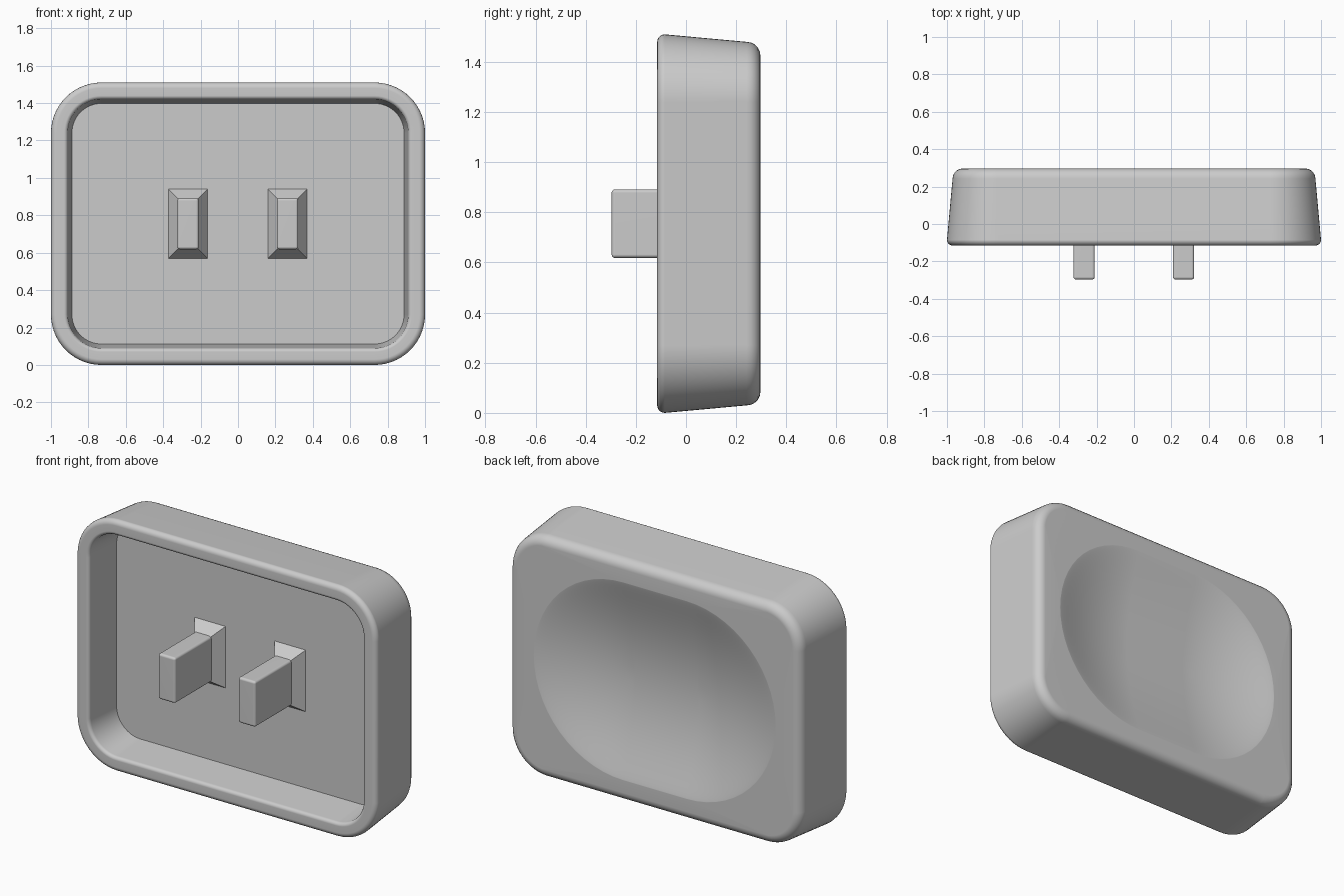
import bpy, bmesh, math

cube = bpy.data.objects.get("Cube")
if cube:
    bpy.data.objects.remove(cube, do_unlink=True)

MID_Z = 0.755
BACK_Y = 0.297
FLOOR_Y = 0.115

grey = bpy.data.materials.new("light_grey_plastic")
grey.use_nodes = True
grey.diffuse_color = (0.6, 0.6, 0.6, 1)
grey.node_tree.nodes["Principled BSDF"].inputs["Base Color"].default_value = (0.6, 0.6, 0.6, 1)


def ring(bm, y, half_w, half_h, radius, steps=14):
    """Rounded rectangle of vertices in the plane at depth y."""
    verts = []
    for quarter, (sx, sz) in enumerate([(1, 1), (-1, 1), (-1, -1), (1, -1)]):
        for i in range(steps + 1):
            a = math.pi / 2 * (quarter + i / steps)
            x = sx * (half_w - radius) + radius * math.cos(a)
            z = sz * (half_h - radius) + radius * math.sin(a)
            verts.append(bm.verts.new((x, y, MID_Z + z)))
    return verts


def bridge(bm, a, b):
    n = len(a)
    for i in range(n):
        j = (i + 1) % n
        bm.faces.new((a[i], a[j], b[j], b[i]))


def arc(cy, co, r, start, end, steps=5):
    """Fillet points as (depth, inset) pairs."""
    angles = [math.radians(start + (end - start) * i / steps) for i in range(steps + 1)]
    return [(cy - r * math.sin(t), co + r * math.cos(t)) for t in angles]


def finish(bm, name):
    bmesh.ops.remove_doubles(bm, verts=bm.verts, dist=1e-5)
    bmesh.ops.recalc_face_normals(bm, faces=bm.faces)
    mesh = bpy.data.meshes.new(name)
    bm.to_mesh(mesh)
    bm.free()
    mesh.materials.append(grey)
    obj = bpy.data.objects.new(name, mesh)
    bpy.context.collection.objects.link(obj)
    return obj


def smooth(obj):
    bpy.ops.object.select_all(action='DESELECT')
    obj.select_set(True)
    bpy.context.view_layer.objects.active = obj
    bpy.ops.object.shade_smooth_by_angle(angle=math.radians(30))
    weighted = obj.modifiers.new("weighted_normals", 'WEIGHTED_NORMAL')
    weighted.keep_sharp = True


# Tapered shell: cavity floor, inner wall, rounded rim, outer wall, back fillet
bm = bmesh.new()
profile = [(FLOOR_Y, 0.112)]
profile += arc(-0.095, 0.07, 0.02, 0, 90)
profile += arc(-0.085, 0.03, 0.03, 90, 180)
profile += arc(BACK_Y - 0.055, 0.085, 0.055, 180, 270)
rings = [ring(bm, y, 1 - o, MID_Z - o, 0.27 - o) for y, o in profile]
bm.faces.new(rings[0])

# Shallow scooped dish in the back with a softened edge
dish_r, dish_half, depth, dish_steps = 0.595, 0.21, 0.11, 18
for i in range(dish_steps + 1):
    t = math.cos(math.pi / 2 * i / dish_steps)
    r = dish_r * t
    sink = depth * max(0, 1 - t * t) ** 1.15
    rings.append(ring(bm, BACK_Y - sink, dish_half + r, r, r))
for a, b in zip(rings, rings[1:]):
    bridge(bm, a, b)
smooth(finish(bm, "cap_shell"))

# Two mounting prongs, each with a flared foot on the cavity floor
for side, x in (("right", -0.267), ("left", 0.265)):
    bm = bmesh.new()
    bmesh.ops.create_cube(bm, size=1)
    front, back = -0.297, 0.09
    for v in bm.verts:
        v.co = (x + v.co.x * 0.114, (front + back) / 2 + v.co.y * (back - front),
                MID_Z + v.co.z * 0.274)
    bmesh.ops.bevel(bm, geom=bm.edges[:], offset=0.014, segments=3,
                    profile=0.5, affect='EDGES')
    smooth(finish(bm, side + "_prong"))

    bm = bmesh.new()
    bmesh.ops.create_cube(bm, size=2)
    for v in bm.verts:
        wide = v.co.y > 0
        v.co = (x + v.co.x * (0.104 if wide else 0.055),
                FLOOR_Y if wide else FLOOR_Y - 0.07,
                MID_Z + v.co.z * (0.185 if wide else 0.135))
    finish(bm, side + "_prong_foot")
